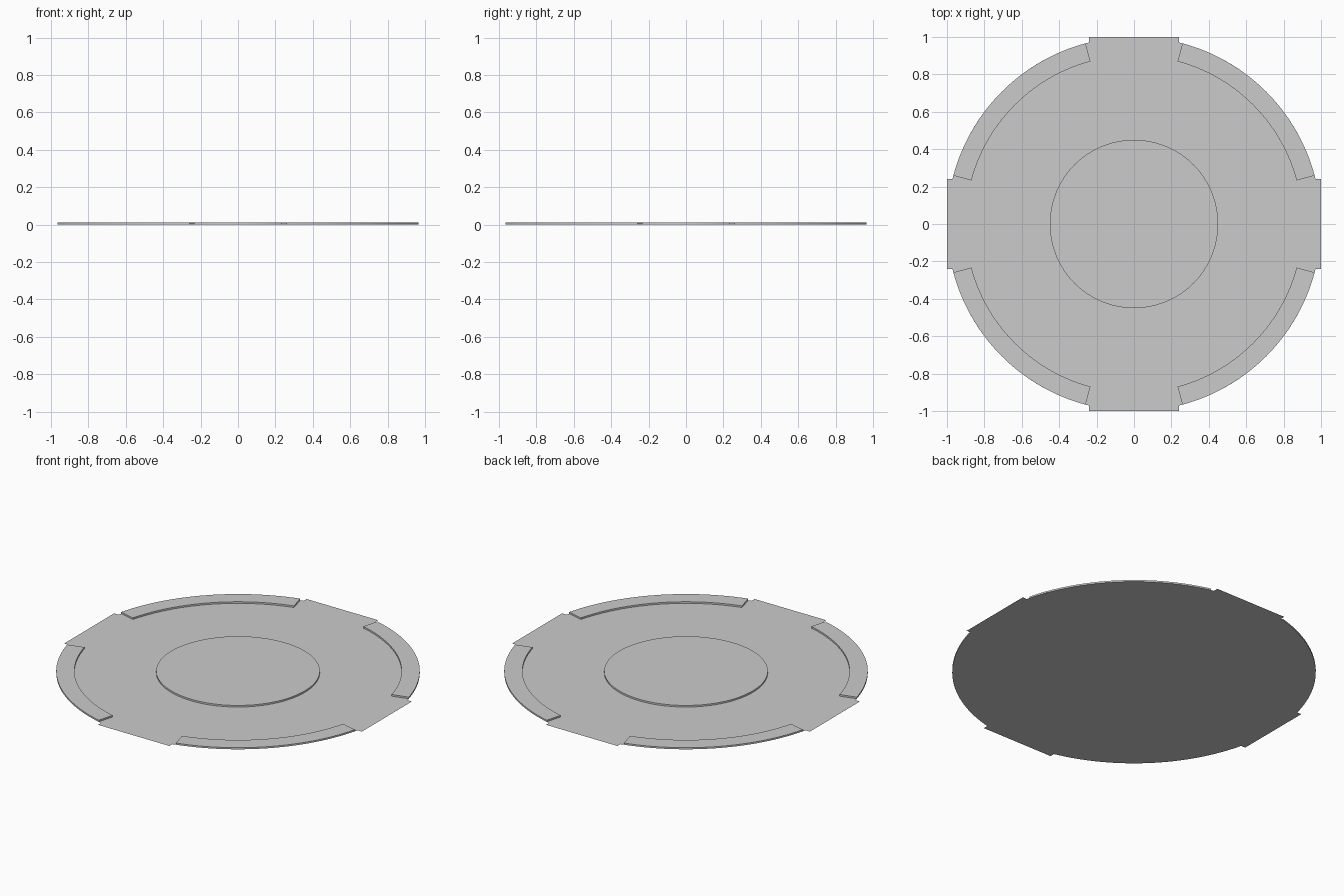
import bpy, bmesh
from math import sin, cos, pi, radians, asin, sqrt

if "Cube" in bpy.data.objects:
    bpy.data.objects.remove(bpy.data.objects["Cube"])

HEIGHT = 0.01      # raised relief above the flat sheet
TAB = 0.24         # half width of the square tabs


def arc(r, a0, a1, n):
    """Points along an arc, angles in degrees."""
    return [(r * cos(radians(a0 + (a1 - a0) * i / n)),
             r * sin(radians(a0 + (a1 - a0) * i / n))) for i in range(n + 1)]


def plate(name, outline, height=0.0):
    """Flat outline as a sheet, or a raised pad resting on the sheet."""
    bm = bmesh.new()
    top = [bm.verts.new((x, y, height)) for x, y in outline]
    bm.faces.new(top)
    if height:
        low = [bm.verts.new((x, y, 0)) for x, y in outline]
        n = len(top)
        for i in range(n):
            j = (i + 1) % n
            bm.faces.new((low[i], low[j], top[j], top[i]))
    me = bpy.data.meshes.new(name)
    bm.to_mesh(me)
    bm.free()
    ob = bpy.data.objects.new(name, me)
    bpy.context.collection.objects.link(ob)
    return ob


# Thin base sheet: circle with four squared-off tabs
tab_angle = asin(TAB) * 180 / pi
outline = []
for q in range(4):
    c, s = round(cos(q * pi / 2)), round(sin(q * pi / 2))
    quarter = [(1, -TAB), (1, TAB)] + arc(1, tab_angle, 90 - tab_angle, 32)
    outline += [(c * x - s * y, s * x + c * y) for x, y in quarter]
plate("base_sheet", outline)

# Raised round pad in the middle
plate("centre_pad", arc(0.45, 0, 360, 96)[:-1], HEIGHT)

# Four raised rim segments between the tabs
for q in range(4):
    a0, a1 = 90 * q + 15, 90 * q + 75
    plate(f"rim_segment_{q + 1}",
          arc(1, a0, a1, 28) + arc(0.9, a1, a0, 28), HEIGHT)
